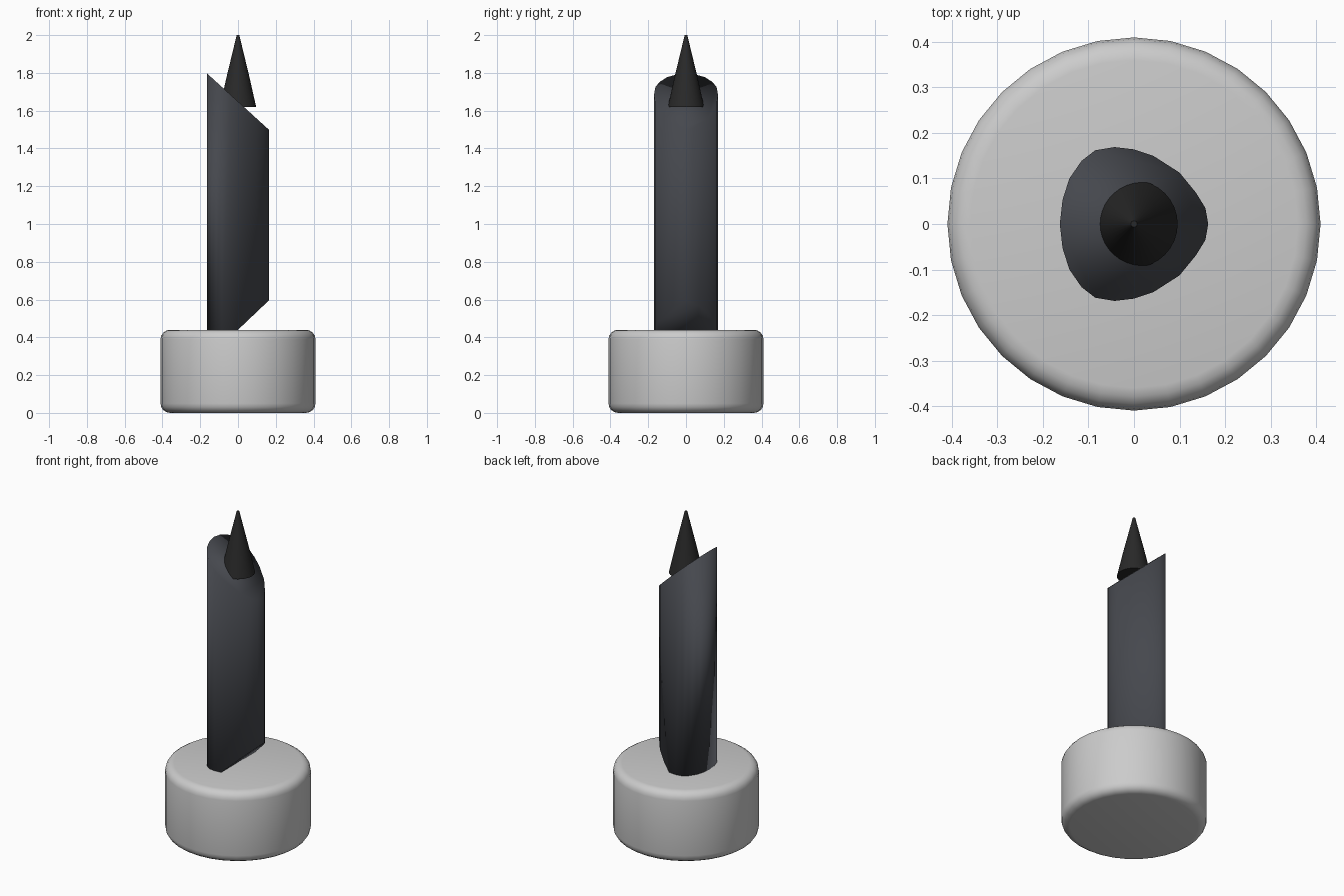
import bpy, bmesh, math

if "Cube" in bpy.data.objects:
    bpy.data.objects.remove(bpy.data.objects["Cube"])


def make_object(name, bm, color=None):
    bmesh.ops.recalc_face_normals(bm, faces=bm.faces)
    for f in bm.faces:
        f.smooth = True
    mesh = bpy.data.meshes.new(name)
    bm.to_mesh(mesh)
    bm.free()
    ob = bpy.data.objects.new(name, mesh)
    bpy.context.collection.objects.link(ob)
    if color:
        mat = bpy.data.materials.new(name + "_color")
        mat.diffuse_color = (*color, 1)
        mat.use_nodes = True
        mat.node_tree.nodes["Principled BSDF"].inputs["Base Color"].default_value = mat.diffuse_color
        mesh.materials.append(mat)
    return ob


def smooth_by_angle(ob, degrees):
    bpy.ops.object.select_all(action='DESELECT')
    ob.select_set(True)
    bpy.context.view_layer.objects.active = ob
    bpy.ops.object.shade_smooth_by_angle(angle=math.radians(degrees))


def lathe(bm, profile, sides):
    """Closed solid of revolution from (radius, z) rings, bottom to top."""
    rings = [[bm.verts.new((r * math.cos(2 * math.pi * i / sides),
                            r * math.sin(2 * math.pi * i / sides), z))
              for i in range(sides)] for r, z in profile]
    for a, b in zip(rings, rings[1:]):
        for i in range(sides):
            j = (i + 1) % sides
            bm.faces.new((a[i], a[j], b[j], b[i]))
    bm.faces.new(rings[0][::-1])
    bm.faces.new(rings[-1])


# Round base with softly rounded rims
R, H, B = 0.41, 0.44, 0.05
quarter = [math.radians(a) for a in (0, 22.5, 45, 67.5, 90)]
rim = [(R - B + B * math.cos(a), B * math.sin(a)) for a in quarter]
bm = bmesh.new()
lathe(bm, [(r, B - z) for r, z in rim[::-1]] + [(r, H - B + z) for r, z in rim], 32)
base = make_object("base", bm)
smooth_by_angle(base, 30)

# Stem: rounded-triangle section, sliced at a slant at both ends
half = [(0.163, 0), (0.157, 0.035), (0.136, 0.069), (0.10, 0.113), (0.042, 0.150),
        (0, 0.164), (-0.043, 0.169), (-0.085, 0.162), (-0.115, 0.139),
        (-0.142, 0.10), (-0.157, 0.053), (-0.163, 0)]
section = half + [(x, -y) for x, y in half[-2:0:-1]]
bm = bmesh.new()
low = [bm.verts.new((x, y, 0.44 + 0.95 * x)) for x, y in section]
top = [bm.verts.new((x, y, 1.648 - 0.91 * x)) for x, y in section]
n = len(section)
for i in range(n):
    j = (i + 1) % n
    bm.faces.new((low[i], low[j], top[j], top[i]))
bm.faces.new(low[::-1])
bm.faces.new(top)
make_object("stem", bm, (0.06, 0.064, 0.075))

# Pointed tip
bm = bmesh.new()
lathe(bm, [(0.096, 1.62), (0.06, 1.78), (0.007, 2.0)], 32)
tip = make_object("pointed_tip", bm, (0.022, 0.022, 0.022))
smooth_by_angle(tip, 30)
